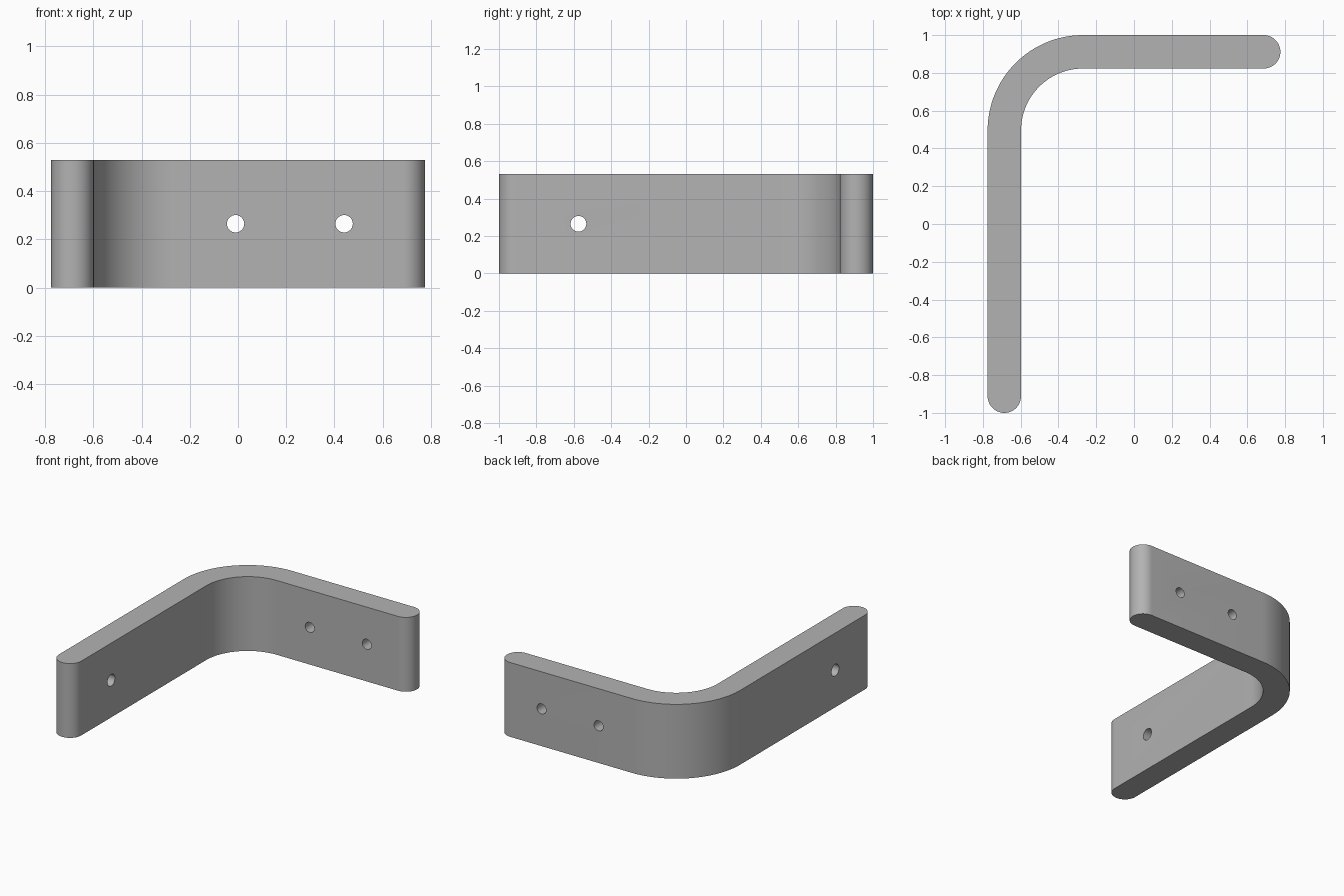
import bpy, bmesh, math

if "Cube" in bpy.data.objects:
    bpy.data.objects.remove(bpy.data.objects["Cube"])

H = 0.53            # bracket height
XO, YO = -0.775, 1.0  # outer faces of the two arms
T = 0.177           # wall thickness
RO = 0.505          # outer bend radius
R = T / 2
CX, CY = XO + RO, YO - RO


def arc(cx, cy, r, a0, a1, n):
    """Points along an arc, angles in degrees."""
    return [(cx + r * math.cos(math.radians(a0 + (a1 - a0) * i / n)),
             cy + r * math.sin(math.radians(a0 + (a1 - a0) * i / n)))
            for i in range(n + 1)]


# L-shaped outline with rounded ends and a concentric bend
outline = (arc(XO + R, -1 + R, R, 180, 360, 24)
           + arc(CX, CY, RO - T, 180, 90, 32)
           + arc(0.775 - R, YO - R, R, -90, 90, 24)
           + arc(CX, CY, RO, 90, 180, 32))

bm = bmesh.new()
base = bm.faces.new([bm.verts.new((x, y, 0)) for x, y in outline])
ext = bmesh.ops.extrude_face_region(bm, geom=[base])
bmesh.ops.translate(bm, vec=(0, 0, H),
                    verts=[v for v in ext["geom"] if isinstance(v, bmesh.types.BMVert)])
bmesh.ops.recalc_face_normals(bm, faces=bm.faces)
mesh = bpy.data.meshes.new("bracket")
bm.to_mesh(mesh)
bm.free()
bracket = bpy.data.objects.new("bracket", mesh)
bpy.context.collection.objects.link(bracket)

grey = bpy.data.materials.new("grey")
grey.diffuse_color = (0.45, 0.45, 0.45, 1)
grey.use_nodes = True
grey.node_tree.nodes["Principled BSDF"].inputs["Base Color"].default_value = grey.diffuse_color
mesh.materials.append(grey)


def drill(name, loc, rot, radius):
    """Cut a round hole through the wall."""
    bpy.ops.mesh.primitive_cylinder_add(vertices=32, radius=radius, depth=0.4,
                                        location=loc, rotation=rot)
    cutter = bpy.context.object
    cutter.name = name
    cutter.data.materials.append(grey)
    cutter.hide_render = True
    mod = bracket.modifiers.new(name, "BOOLEAN")
    mod.operation = "DIFFERENCE"
    mod.solver = "EXACT"
    mod.object = cutter
    bpy.context.view_layer.objects.active = bracket
    bpy.ops.object.modifier_apply(modifier=name)
    bpy.data.objects.remove(cutter, do_unlink=True)


# Screw holes: two in the back arm, one in the side arm
for i, x in enumerate((-0.01, 0.44)):
    drill(f"back_hole_{i}", (x, YO - R, H / 2), (math.pi / 2, 0, 0), 0.036)
drill("side_hole", (XO + R, -0.575, H / 2), (0, math.pi / 2, 0), 0.042)

bpy.ops.object.select_all(action="DESELECT")
bracket.select_set(True)
bpy.context.view_layer.objects.active = bracket
bpy.ops.object.shade_smooth_by_angle(angle=math.radians(30))
